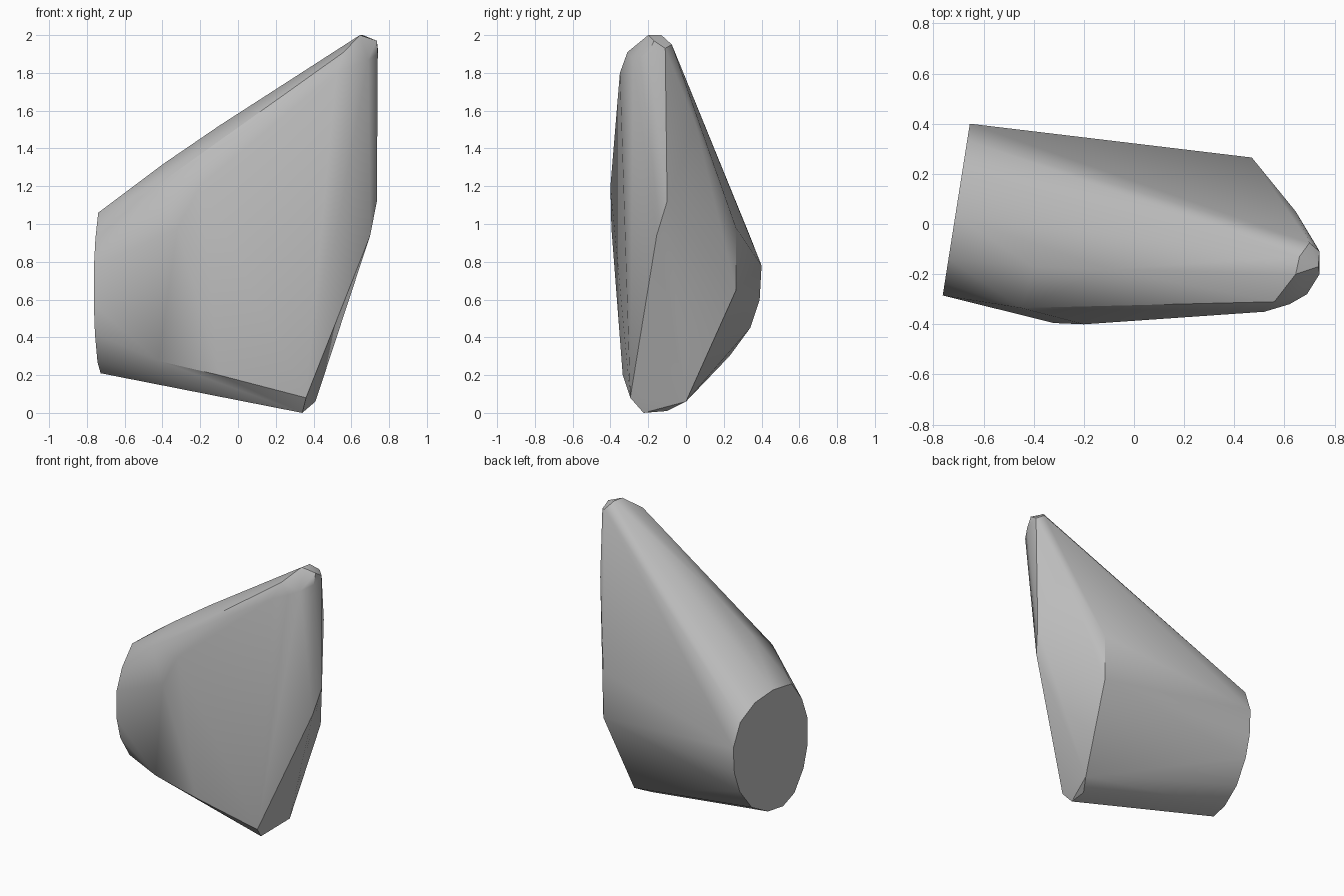
import bpy
import bmesh
import math

cube = bpy.data.objects.get("Cube")
if cube:
    bpy.data.objects.remove(cube, do_unlink=True)

# Oval end cap outline (y, z), lying on one slanted plane
CAP = [(.40, .78), (.39, .60), (.34, .45), (.23, .30), (.08, .22),
       (-.06, .21), (-.165, .27), (-.25, .42), (-.285, .57), (-.285, .77),
       (-.235, .92), (-.14, 1.06), (.03, 1.075), (.20, 1.04), (.335, .945)]
cap = [(-.718 + .158 * y, y, z) for y, z in CAP]

# Rounded tip
tip = [(.645, -.2, 2), (.66, -.13, 2), (.70, -.075, 1.95), (.74, -.11, 1.93),
       (.735, -.17, 1.97), (.56, -.31, 1.91), (.52, -.35, 1.8),
       (.62, -.32, 1.84), (.69, -.28, 1.87), (.74, -.2, 1.9)]

# Flat cut side
side = [(.70, -.155, .94), (.735, -.1, 1.12), (.645, .05, 1.53),
        (.47, .265, .98), (.47, .265, .65), (.41, 0, .06)]

# Foot, then front bulge and upper ridge
foot = [(.36, -.295, .08), (.34, -.225, 0), (.345, -.1, .01)]
front = [(-.32, -.395, .98), (-.2, -.4, 1.2), (-.45, -.335, 1.19),
         (-.42, -.335, .275), (-.1, -.335, .2)]
ridge = [(-.4, -.17, 1.315), (-.1, -.18, 1.52)]

# Wrap the outlines in one convex skin
bm = bmesh.new()
for co in cap + tip + side + foot + front + ridge:
    bm.verts.new(co)
hull = bmesh.ops.convex_hull(bm, input=bm.verts[:])
bmesh.ops.delete(bm, geom=[v for v in bm.verts if not v.link_faces], context='VERTS')
bmesh.ops.dissolve_limit(bm, angle_limit=math.radians(1.5),
                         verts=bm.verts[:], edges=bm.edges[:])
bmesh.ops.recalc_face_normals(bm, faces=bm.faces[:])
mesh = bpy.data.meshes.new("stone_shard")
bm.to_mesh(mesh)
bm.free()

stone = bpy.data.objects.new("stone_shard", mesh)
bpy.context.collection.objects.link(stone)

# Plain grey stone
grey = bpy.data.materials.new("stone_grey")
grey.use_nodes = True
colour = (.5, .5, .5, 1)
grey.diffuse_color = colour
grey.node_tree.nodes["Principled BSDF"].inputs["Base Color"].default_value = colour
mesh.materials.append(grey)

# Soft shading with crisp edges
bpy.ops.object.select_all(action='DESELECT')
stone.select_set(True)
bpy.context.view_layer.objects.active = stone
bpy.ops.object.shade_smooth_by_angle(angle=math.radians(30))
